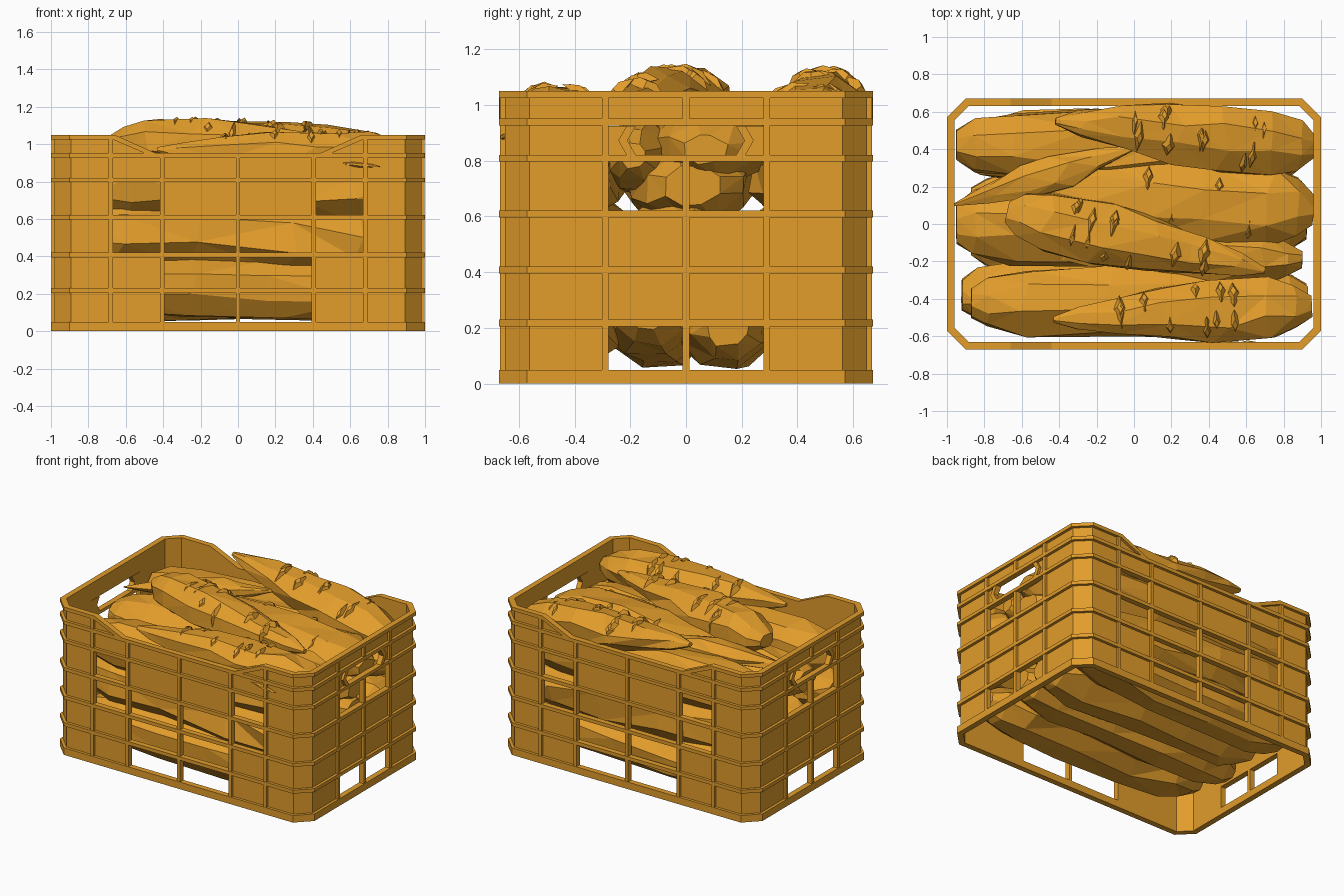
import bpy, bmesh, math, random
from mathutils import Vector, Matrix

cube = bpy.data.objects.get("Cube")
if cube:
    bpy.data.objects.remove(cube)

COLOUR = (0.76, 0.335, 0.024, 1)
mat = bpy.data.materials.new("warm ochre")
mat.use_nodes = True
mat.diffuse_color = COLOUR
bsdf = mat.node_tree.nodes["Principled BSDF"]
bsdf.inputs["Base Color"].default_value = COLOUR
bsdf.inputs["Roughness"].default_value = 0.8

HX, HY, CX, CY, TOP = 1.0, 0.67, 0.9, 0.57, 1.05
WALL, INSET = 0.04, 0.02


def finish(name, bm):
    bmesh.ops.recalc_face_normals(bm, faces=bm.faces)
    mesh = bpy.data.meshes.new(name)
    bm.to_mesh(mesh)
    bm.free()
    mesh.materials.append(mat)
    obj = bpy.data.objects.new(name, mesh)
    bpy.context.collection.objects.link(obj)


def loft(bm, rings, closed=False):
    """Skin a list of equal rings, capping the ends or joining them."""
    vs = [[bm.verts.new(p) for p in ring] for ring in rings]
    n = len(vs[0])
    pairs = list(zip(vs, vs[1:])) + ([(vs[-1], vs[0])] if closed else [])
    for a, b in pairs:
        for i in range(n):
            j = (i + 1) % n
            bm.faces.new((a[i], a[j], b[j], b[i]))
    if not closed:
        bm.faces.new(vs[0])
        bm.faces.new(vs[-1])


def quarter(d):
    """Chamfered corner points, set in from the outside by d."""
    k = 0.414 * d
    return [(CX - k, HY - d), (HX - d, CY - k)]


def octagon(d):
    (ax, ay), (bx, by) = quarter(d)
    return [(ax, ay), (bx, by), (bx, -by), (ax, -ay),
            (-ax, -ay), (-bx, -by), (-bx, by), (-ax, ay)]


def plate(bm, long_side, poly, d0, d1):
    """Extrude a (u, z) outline through the wall on all mirrored places."""
    for side in (-1, 1):
        for m in (-1, 1):
            rings = []
            for d in (d0, d1):
                if long_side:
                    rings.append([(m * u, side * (HY - d), z) for u, z in poly])
                else:
                    rings.append([(side * (HX - d), m * u, z) for u, z in poly])
            loft(bm, rings)


def rect(u0, u1, z0, z1):
    return [(u0, z0), (u1, z0), (u1, z1), (u0, z1)]


# Wall panels, leaving the openings free
bm = bmesh.new()
for sx in (-1, 1):
    for sy in (-1, 1):
        strip = []
        for d in (INSET, WALL):
            line = [(0.68, HY - d)] + quarter(d) + [(HX - d, 0.29)]
            strip += line if d == INSET else line[::-1]
        loft(bm, [[(sx * x, sy * y, z) for x, y in strip] for z in (0.01, 1.04)])
for r in [(0.41, 0.68, 0.03, 0.41), (0, 0.41, 0.61, 0.94), (0.41, 0.68, 0.81, 0.94)]:
    plate(bm, True, rect(*r), INSET, WALL)
plate(bm, True, [(0.46, 0.94), (0.68, 0.94), (0.68, 1.04)], INSET, WALL)
for r in [(0, 0.29, 0.21, 0.61), (0, 0.29, 0.94, 1.04)]:
    plate(bm, False, rect(*r), INSET, WALL)
grip = [(0.18, 0.925), (0.21, 0.873), (0.18, 0.82)]
plate(bm, False, grip + [(0.29, 0.82), (0.29, 0.925)], INSET, WALL)
finish("crate_panels", bm)

# Horizontal bands running round the crate
bm = bmesh.new()
for z0, z1 in [(0, 0.05), (0.205, 0.23), (0.395, 0.42), (0.597, 0.622),
               (0.797, 0.82), (0.927, 0.952)]:
    out, inn = octagon(0), octagon(WALL)
    loft(bm, [[(ox, oy, z0), (ox, oy, z1), (ix, iy, z1), (ix, iy, z0)]
              for (ox, oy), (ix, iy) in zip(out, inn)], closed=True)
finish("crate_bands", bm)

# Top rim, dipping on the long sides
bm = bmesh.new()
for s in (-1, 1):
    outer = [(0.66, HY)] + quarter(0)
    inner = [(0.66, HY - WALL)] + quarter(WALL)
    outer += [(x, -y) for x, y in outer[::-1]]
    inner += [(x, -y) for x, y in inner[::-1]]
    loft(bm, [[(s * ox, oy, TOP - 0.025), (s * ox, oy, TOP),
               (s * ix, iy, TOP), (s * ix, iy, TOP - 0.025)]
              for (ox, oy), (ix, iy) in zip(outer, inner)])
plate(bm, True, [(0.66, TOP), (0.44, 0.952), (0.5, 0.952), (0.67, 1.025)], 0, WALL)
finish("crate_rim", bm)

# Upright ribs and grip frames
bm = bmesh.new()
W = 0.012
for u, top in ((0, 0.94), (0.405, 0.94), (0.68, 1.04)):
    plate(bm, True, rect(max(0, u - W), u + W, 0.02, top), 0.003, WALL)
for u, z0, z1 in ((0, 0.02, 0.81), (0, 0.94, 1.04), (0.29, 0.02, 1.04)):
    plate(bm, False, rect(max(0, u - W), u + W, z0, z1), 0.003, WALL)
plate(bm, False, grip + [(u + 0.033, z) for u, z in grip[::-1]], 0.003, WALL)
finish("crate_ribs", bm)

# Root vegetables: faceted tapering bodies
PROFILES = {
    "taper": [(0, .35), (.06, .72), (.16, .96), (.36, 1), (.55, .88), (.74, .62), (.9, .38), (1, .1)],
    "barrel": [(0, .42), (.05, .72), (.16, .95), (.4, 1), (.65, 1), (.85, .93), (.95, .72), (1, .42)],
    "spindle": [(0, .05), (.2, .5), (.42, .95), (.6, 1), (.8, .6), (1, .05)],
}


def root(name, a, b, width, height, shape, seed, creases=0):
    rng = random.Random(seed)
    a, b = Vector(a), Vector(b)
    axis = (b - a).normalized()
    side = Vector((0, 0, 1)).cross(axis).normalized()
    up = axis.cross(side)
    pts = PROFILES[shape]
    sides = 8
    bm = bmesh.new()
    rings = []
    for t, r in pts:
        ring = []
        for i in range(sides):
            ang = math.tau * (i + .5 + rng.uniform(-.25, .25)) / sides
            k = r * rng.uniform(.92, 1.08)
            ring.append(a.lerp(b, t) + side * (math.cos(ang) * width * k)
                        + up * (math.sin(ang) * height * k)
                        + axis * rng.uniform(-.06, .06) * min(1, 4 * t * (1 - t)))
        rings.append(ring)
    loft(bm, rings)
    bmesh.ops.triangulate(bm, faces=[f for f in bm.faces if len(f.verts) == 4])
    # low narrow creases across the upper skin
    for _ in range(creases):
        t, ang = rng.uniform(.2, .8), rng.uniform(.4, 2.7)
        r = next(p[1] + (q[1] - p[1]) * (t - p[0]) / (q[0] - p[0])
                 for p, q in zip(pts, pts[1:]) if p[0] <= t <= q[0]) * .93
        pos = (a.lerp(b, t) + side * math.cos(ang) * width * r
               + up * math.sin(ang) * height * r)
        out = (side * math.cos(ang) + up * math.sin(ang)).normalized()
        rot = Matrix((axis, out.cross(axis), out)).transposed().to_4x4()
        size = Matrix.Diagonal((rng.uniform(.05, .08), rng.uniform(.12, .18), .035, 1))
        bmesh.ops.create_cone(bm, cap_ends=True, segments=4, radius1=.5, radius2=.2,
                              depth=1, matrix=Matrix.Translation(pos) @ rot @ size)
    finish(name, bm)


# Top layer
root("root_top_middle", (-.68, .06, 1.0), (.7, -.25, 1.0), .17, .14, "taper", 1, 12)
root("root_top_back", (.96, .41, .88), (-.42, .55, 1.09), .19, .15, "taper", 2, 12)
root("root_top_front", (.95, -.44, .92), (-.43, -.51, .97), .17, .14, "taper", 3, 10)
root("root_slim", (-.97, .1, .88), (.02, .41, 1.0), .1, .07, "spindle", 4)
root("root_upper_middle", (.96, .07, .84), (-.6, .22, .9), .23, .15, "taper", 5, 4)
root("root_upper_back", (-.95, .42, .8), (.92, .41, .74), .2, .19, "barrel", 6)
root("root_upper_front", (-.87, -.42, .78), (.93, -.41, .74), .2, .18, "barrel", 7)
root("root_upper_left", (-.95, .0, .77), (.92, .02, .71), .25, .17, "barrel", 8)
root("root_upper_right", (.9, -.19, .82), (-.5, -.14, .8), .14, .14, "taper", 9)

# Middle layer
for i, y in enumerate((-.4, 0, .4)):
    lean = .05 * (-1) ** i
    root(f"root_centre_{i + 1}", (-.92, y + lean * .4, .5 + lean), (.92, y, .5 - lean),
         .21, .18, "barrel", 20 + i)

# Bottom layer
for i, y in enumerate((-.41, -.13, .15, .42)):
    lean = .03 * (-1) ** i
    root(f"root_bottom_{i + 1}", (.87 + lean, y, .23 - lean), (-.87, y * .95 - lean, .23 + lean),
         .19, .17, "barrel", 30 + i)

# Thin tip poking through the front wall
root("root_tip", (.5, -.63, .9), (.76, -.66, .88), .02, .015, "spindle", 40)
